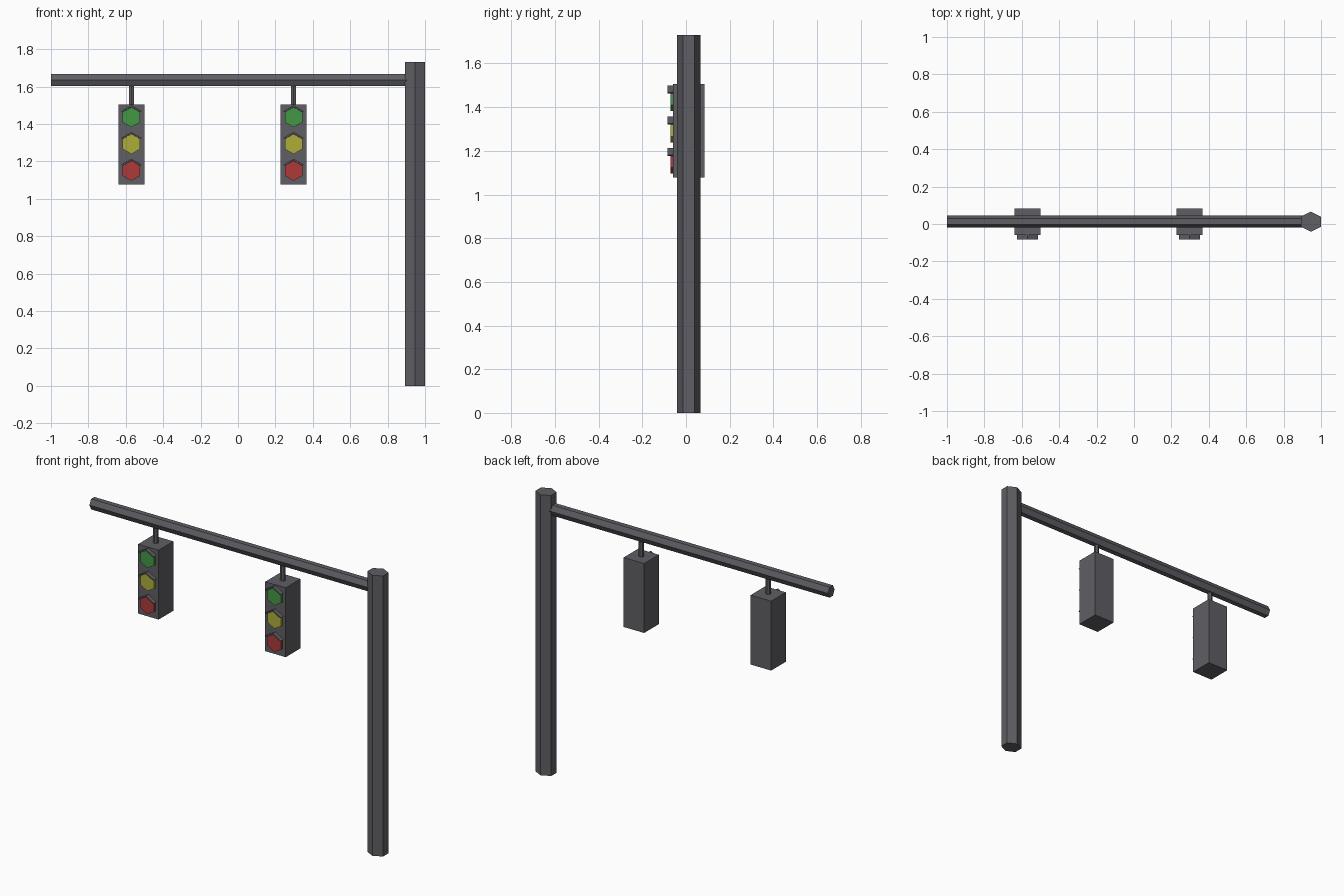
import bpy, bmesh
from math import sin, cos, pi
from mathutils import Vector

if "Cube" in bpy.data.objects:
    bpy.data.objects.remove(bpy.data.objects["Cube"], do_unlink=True)


def material(name, rgb):
    m = bpy.data.materials.new(name)
    m.use_nodes = True
    m.diffuse_color = (*rgb, 1)
    m.node_tree.nodes["Principled BSDF"].inputs["Base Color"].default_value = (*rgb, 1)
    return m


grey = material("dark grey metal", (0.115, 0.112, 0.127))
green = material("green lens", (0.06, 0.31, 0.06))
yellow = material("yellow lens", (0.42, 0.42, 0.042))
red = material("red lens", (0.42, 0.042, 0.042))

X, Y, Z = Vector((1, 0, 0)), Vector((0, 1, 0)), Vector((0, 0, 1))
MID = 0.0125       # depth centre of pole, beam and housings
STRETCH = 1.16     # pole and beam are slightly widened hexagons


def prism(name, ring, extrude, mat):
    """Solid made by sweeping a flat ring of points along a vector."""
    bm = bmesh.new()
    a = [bm.verts.new(p) for p in ring]
    b = [bm.verts.new(p + extrude) for p in ring]
    bm.faces.new(a)
    bm.faces.new(b)
    for i in range(len(a)):
        j = (i + 1) % len(a)
        bm.faces.new((a[i], a[j], b[j], b[i]))
    bmesh.ops.recalc_face_normals(bm, faces=bm.faces)
    mesh = bpy.data.meshes.new(name)
    bm.to_mesh(mesh)
    bm.free()
    mesh.materials.append(mat)
    obj = bpy.data.objects.new(name, mesh)
    bpy.context.collection.objects.link(obj)
    return obj


def hexagon(centre, tip, side):
    """Six points with corners along +tip and -tip."""
    return [centre + tip * cos(i * pi / 3) + side * sin(i * pi / 3) for i in range(6)]


# Pole and overhead beam
R = 0.0535
prism("pole", hexagon(Vector((0.946, MID, 0)), Y * R, X * R * STRETCH), Z * 1.73, grey)
r = 0.032
prism("beam", hexagon(Vector((-1, MID, 1.634)), Y * r, Z * r * STRETCH), X * 1.945, grey)


def signal(side, x):
    # Hanger and housing
    prism(side + "_hanger", hexagon(Vector((x, MID, 1.5)), Y * 0.013, X * 0.015), Z * 0.12, grey)
    w, front, depth = 0.07, -0.059, 0.143
    corners = [Vector((x + sx * w, front, z))
               for sx, z in ((-1, 1.077), (1, 1.077), (1, 1.505), (-1, 1.505))]
    prism(side + "_housing", corners, Y * depth, grey)
    # Lenses with a two-sided visor over each
    for label, mat, z in (("green", green, 1.436), ("yellow", yellow, 1.293), ("red", red, 1.15)):
        c = Vector((x, front, z))
        prism(f"{side}_{label}_lens", hexagon(c, Z * 0.054, X * 0.054), -Y * 0.012, mat)
        outer = hexagon(c, Z * 0.064, X * 0.064)
        inner = hexagon(c, Z * 0.055, X * 0.055)
        ring = [outer[5], outer[0], outer[1], inner[1], inner[0], inner[5]]
        prism(f"{side}_{label}_visor", ring, -Y * 0.025, grey)


signal("right", -0.57)
signal("left", 0.297)
